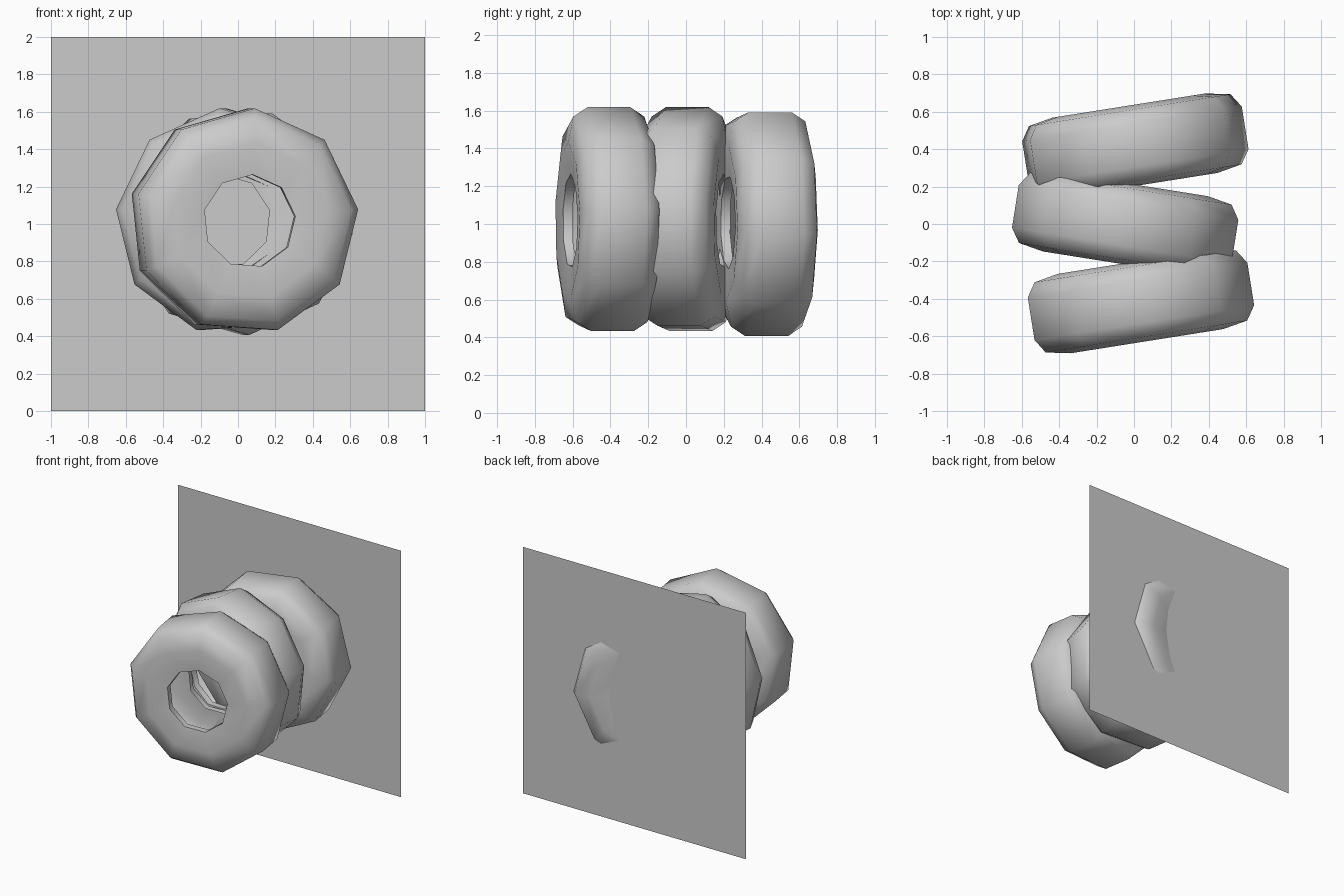
import bpy, bmesh
from math import radians, cos, sin

if "Cube" in bpy.data.objects:
    bpy.data.objects.remove(bpy.data.objects["Cube"])

SIDES = 9
# half tyre cross-section from tread to inner lip: (axial offset, radius)
HALF = [(0.115, 0.605), (0.19, 0.555), (0.215, 0.42), (0.20, 0.25), (0.15, 0.25)]
PROFILE = [(-a, r) for a, r in reversed(HALF)] + HALF


def finish(bm, name):
    mesh = bpy.data.meshes.new(name)
    bm.to_mesh(mesh)
    bm.free()
    obj = bpy.data.objects.new(name, mesh)
    bpy.context.collection.objects.link(obj)
    return obj


def tyre(name, location, phase, tilt):
    """Hollow nine-sided tyre revolved around y, then turned about z."""
    bm = bmesh.new()
    rings = []
    for i in range(SIDES):
        t = radians(phase + i * 360 / SIDES)
        rings.append([bm.verts.new((r * cos(t), a, r * sin(t))) for a, r in PROFILE])
    for i in range(SIDES):
        p, q = rings[i], rings[(i + 1) % SIDES]
        for j in range(len(PROFILE) - 1):
            bm.faces.new((p[j], p[j + 1], q[j + 1], q[j]))
    bmesh.ops.recalc_face_normals(bm, faces=bm.faces)
    # make sure the tread faces outward
    bm.normal_update()
    tread = max(bm.faces, key=lambda f: f.calc_center_median().xz.length)
    if tread.normal.dot(tread.calc_center_median()) < 0:
        bmesh.ops.reverse_faces(bm, faces=bm.faces)
    obj = finish(bm, name)
    obj.location = location
    obj.rotation_euler.z = radians(tilt)
    bpy.ops.object.select_all(action='DESELECT')
    obj.select_set(True)
    bpy.context.view_layer.objects.active = obj
    bpy.ops.object.shade_smooth_by_angle(angle=radians(60))


# three leaning tyres
tyre("front_tyre", (0.03, -0.415, 1.015), 6, 9)
tyre("middle_tyre", (-0.04, 0.0, 1.015), 174, -9)
tyre("rear_tyre", (0.0, 0.42, 1.01), -6, 9)

# flat panel behind the tyres, slightly pierced by the rear one
bm = bmesh.new()
bm.faces.new([bm.verts.new((x, 0.66, z)) for x, z in ((-1, 0), (1, 0), (1, 2), (-1, 2))])
finish(bm, "back_panel")
